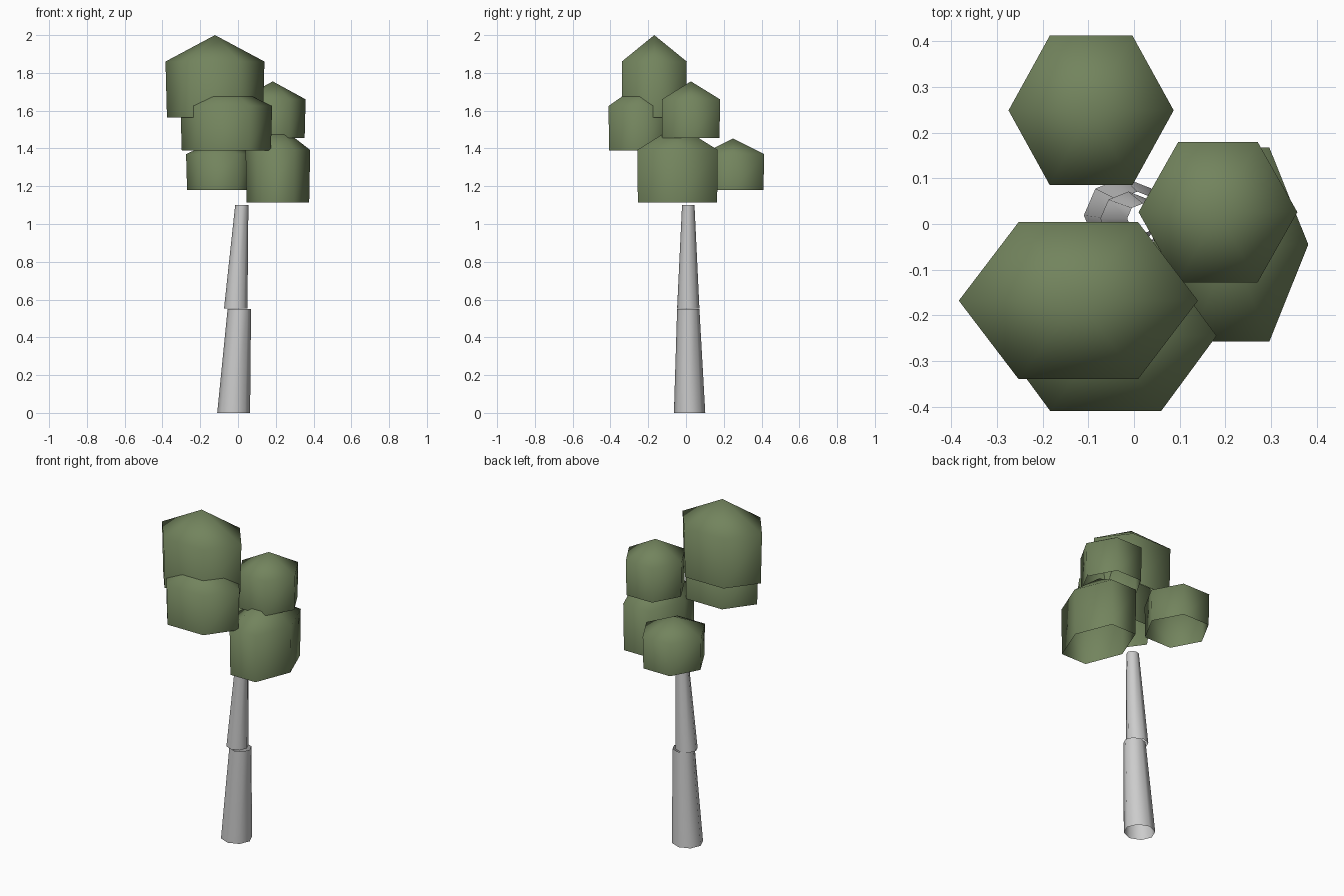
import bpy
import bmesh
from math import cos, sin, pi

if "Cube" in bpy.data.objects:
    bpy.data.objects.remove(bpy.data.objects["Cube"])


def loft(name, rings, sides, apex=None, mat=None):
    """Smooth open shell through elliptical rings (x, y, z, rx, ry), optional top point."""
    bm = bmesh.new()
    loops = []
    for x, y, z, rx, ry in rings:
        loops.append([bm.verts.new((x + rx * cos(2 * pi * i / sides),
                                    y + ry * sin(2 * pi * i / sides), z))
                      for i in range(sides)])
    for low, high in zip(loops, loops[1:]):
        for i in range(sides):
            j = (i + 1) % sides
            bm.faces.new((low[i], low[j], high[j], high[i]))
    if apex:
        tip = bm.verts.new(apex)
        for i in range(sides):
            bm.faces.new((loops[-1][i], loops[-1][(i + 1) % sides], tip))
    for f in bm.faces:
        f.smooth = True
    mesh = bpy.data.meshes.new(name)
    bm.to_mesh(mesh)
    bm.free()
    obj = bpy.data.objects.new(name, mesh)
    bpy.context.collection.objects.link(obj)
    if mat:
        mesh.materials.append(mat)
    return obj


# Trunk: two tapered, leaning open tubes
loft("trunk_lower", [(-0.023, 0.019, 0.0, 0.087, 0.083),
                     (0.007, 0.012, 0.55, 0.062, 0.059)], 8)
loft("trunk_upper", [(-0.012, 0.012, 0.553, 0.062, 0.059),
                     (0.02, 0.012, 1.10, 0.035, 0.033)], 8)

# Foliage: six-sided domes with flat open undersides
leaf = bpy.data.materials.new("leaf_green")
leaf.diffuse_color = (0.17, 0.23, 0.11, 1)
leaf.use_nodes = True
leaf.node_tree.nodes["Principled BSDF"].inputs["Base Color"].default_value = leaf.diffuse_color

# name: centre x, centre y, half width x, half width y, base z, shoulder z, top z
clumps = {
    "foliage_top":         (-0.122, -0.168, 0.262, 0.172, 1.565, 1.86, 2.00),
    "foliage_front":       (-0.062, -0.245, 0.243, 0.165, 1.39, 1.625, 1.74),
    "foliage_right":       (0.184, 0.026, 0.174, 0.154, 1.455, 1.66, 1.755),
    "foliage_lower_right": (0.211, -0.045, 0.171, 0.213, 1.115, 1.392, 1.525),
    "foliage_back":        (-0.094, 0.249, 0.181, 0.164, 1.18, 1.37, 1.453),
}
for name, (x, y, hx, hy, base, shoulder, top) in clumps.items():
    ry = hy / sin(pi / 3)
    loft(name, [(x, y, base, hx * 0.97, ry * 0.985), (x, y, shoulder, hx, ry)],
         6, (x, y, top), leaf)
